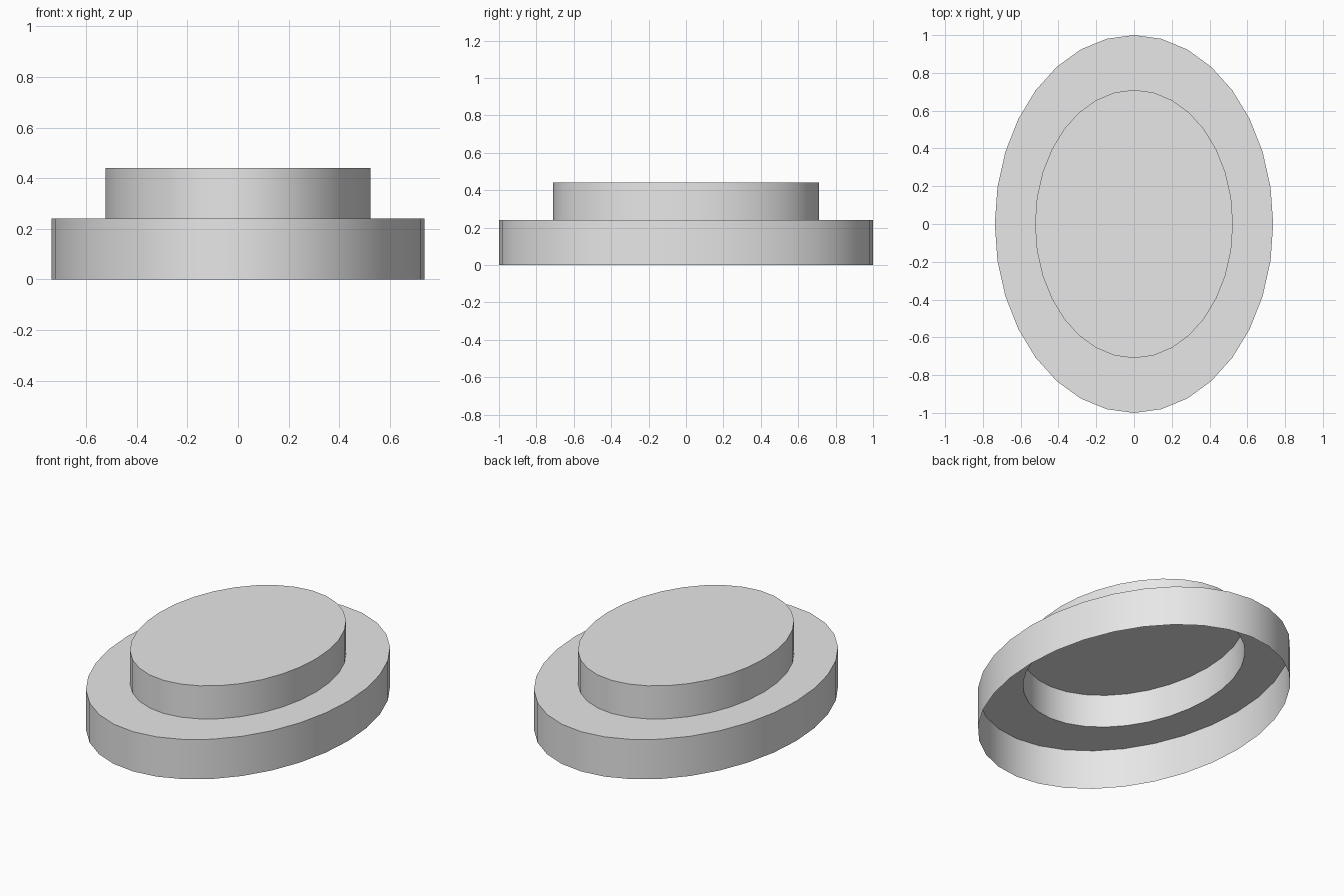
import bpy, bmesh, math

if "Cube" in bpy.data.objects:
    bpy.data.objects.remove(bpy.data.objects["Cube"])

SEGMENTS = 32

grey = bpy.data.materials.new("light_grey")
grey.diffuse_color = (0.8, 0.8, 0.8, 1.0)
grey.use_nodes = True
grey.node_tree.nodes["Principled BSDF"].inputs["Base Color"].default_value = grey.diffuse_color


def ellipse(bm, rx, ry, z):
    """Ring of vertices around an ellipse at height z."""
    step = 2 * math.pi / SEGMENTS
    return [bm.verts.new((rx * math.cos(i * step), ry * math.sin(i * step), z))
            for i in range(SEGMENTS)]


def bridge(bm, a, b):
    for i in range(SEGMENTS):
        j = (i + 1) % SEGMENTS
        bm.faces.new((a[i], a[j], b[j], b[i]))


# Stepped oval shell, open underneath: (x radius, y radius, height)
profile = [(0.737, 1.0, 0.0), (0.737, 1.0, 0.24),
           (0.524, 0.71, 0.24), (0.524, 0.71, 0.44)]

bm = bmesh.new()
rings = [ellipse(bm, *p) for p in profile]
for lower, upper in zip(rings, rings[1:]):
    bridge(bm, lower, upper)
bm.faces.new(rings[-1])  # flat top cap

mesh = bpy.data.meshes.new("stepped_oval_shell")
bm.to_mesh(mesh)
bm.free()
mesh.materials.append(grey)

shell = bpy.data.objects.new("stepped_oval_shell", mesh)
bpy.context.collection.objects.link(shell)

# Smooth walls with crisp step edges
bpy.context.view_layer.objects.active = shell
shell.select_set(True)
bpy.ops.object.shade_smooth_by_angle(angle=math.radians(30))
